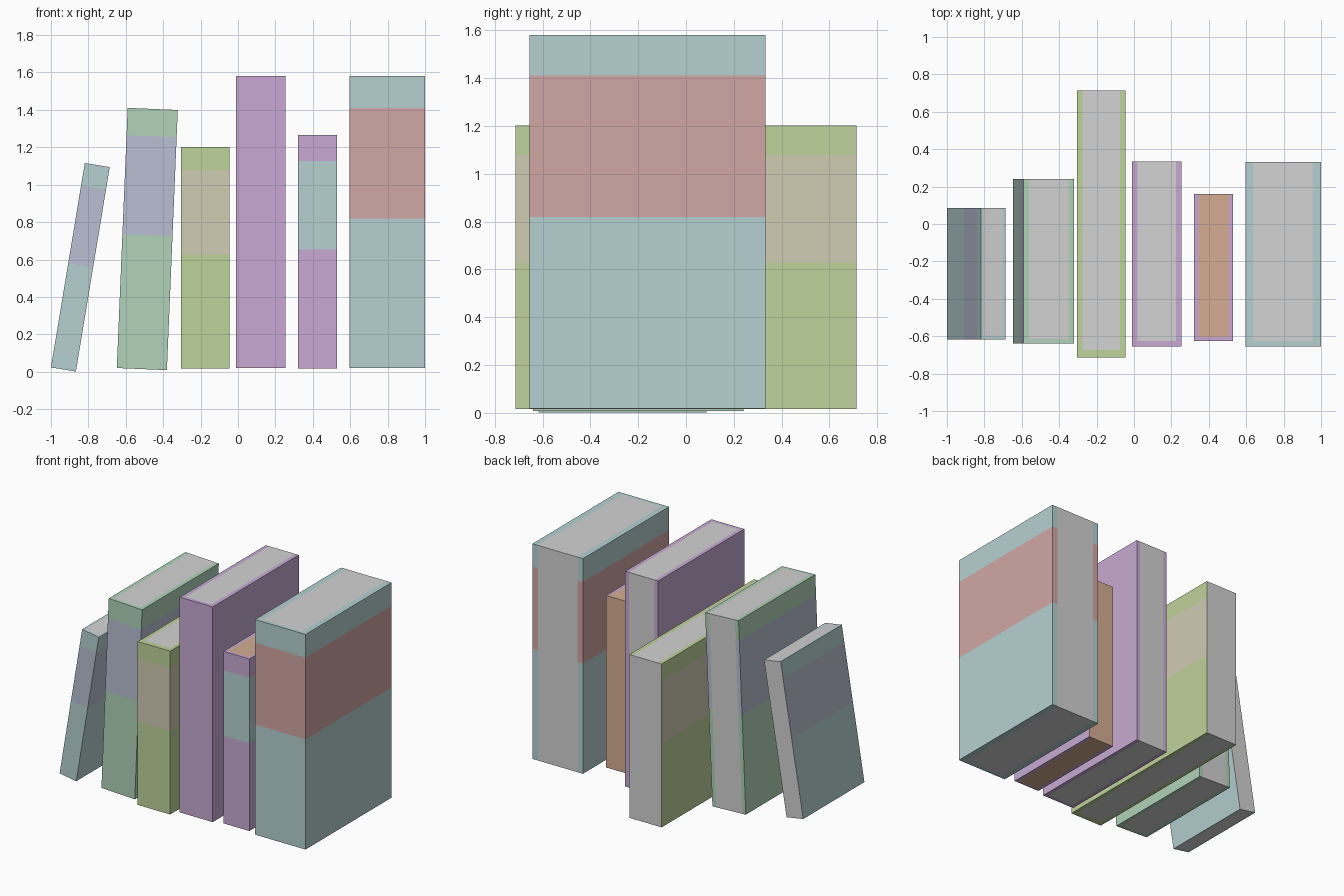
import bpy, bmesh, math
from mathutils import Vector

if "Cube" in bpy.data.objects:
    bpy.data.objects.remove(bpy.data.objects["Cube"])


def lin(v):
    v /= 255
    return v / 12.92 if v <= 0.04045 else ((v + 0.055) / 1.055) ** 2.4


def material(name, rgb):
    m = bpy.data.materials.new(name)
    m.diffuse_color = (*[lin(c) for c in rgb], 1)
    m.use_nodes = True
    m.node_tree.nodes["Principled BSDF"].inputs["Base Color"].default_value = m.diffuse_color
    return m


MATS = {n: material(n, c) for n, c in {
    "pale teal": (182, 209, 209),
    "dusty red": (209, 167, 164),
    "lilac": (200, 170, 211),
    "mint green": (177, 211, 185),
    "lime green": (191, 211, 155),
    "beige": (208, 204, 180),
    "periwinkle": (186, 191, 211),
    "page grey": (211, 211, 211),
    "tan pages": (213, 173, 146),
}.items()}


def book(name, x, z, width, height, y0, y1, tilt, cover, band, pages,
         band_range=(0.515, 0.895), back_edges=True):
    """Box with its origin at the bottom front left corner, cut into colour areas."""
    depth = y1 - y0
    edge, spine = 0.11 * width, 0.028 * depth
    lo, hi = (f * height for f in band_range)
    bm = bmesh.new()
    bmesh.ops.create_cube(bm, size=1)
    for v in bm.verts:
        v.co = (v.co + Vector((0.5, 0.5, 0.5))) * Vector((width, depth, height))

    # cut lines for cover boards, spine and coloured band
    cuts = [((edge, 0, 0), (1, 0, 0)), ((width - edge, 0, 0), (1, 0, 0)),
            ((0, spine, 0), (0, 1, 0))]
    if band:
        cuts += [((0, 0, lo), (0, 0, 1)), ((0, 0, hi), (0, 0, 1))]
    for co, no in cuts:
        bmesh.ops.bisect_plane(bm, geom=bm.verts[:] + bm.edges[:] + bm.faces[:],
                               plane_co=co, plane_no=no)
    bm.normal_update()

    # cover, pages and band by face direction and position
    for f in bm.faces:
        c, n = f.calc_center_median(), f.normal
        inside = edge < c.x < width - edge
        if abs(n.z) > 0.5:
            f.material_index = 1 if inside and c.y > spine else 0
        elif n.y > 0.5 and (inside or not back_edges):
            f.material_index = 1
        elif band and lo < c.z < hi:
            f.material_index = 2

    me = bpy.data.meshes.new(name)
    bm.to_mesh(me)
    bm.free()
    for m in (cover, pages, band or cover):
        me.materials.append(MATS[m])
    ob = bpy.data.objects.new(name, me)
    bpy.context.collection.objects.link(ob)
    ob.location = (x, y0, z)
    ob.rotation_euler.y = math.radians(tilt)


# row of books, left to right
book("small_leaning_book", -1.0, 0.023, 0.135, 1.108, -0.617, 0.085, 9.4,
     "pale teal", "periwinkle", "page grey", (0.51, 0.89), False)
book("tilted_book", -0.648, 0.02, 0.268, 1.392, -0.64, 0.24, 2.4,
     "mint green", "periwinkle", "page grey")
book("deep_book", -0.305, 0.017, 0.26, 1.185, -0.714, 0.714, 0,
     "lime green", "beige", "page grey", back_edges=False)
book("tall_plain_book", -0.01, 0.019, 0.265, 1.561, -0.654, 0.333, 0,
     "lilac", None, "page grey")
book("short_book", 0.321, 0.017, 0.209, 1.248, -0.626, 0.16, 0,
     "lilac", "pale teal", "tan pages", (0.51, 0.89), False)
book("thick_book", 0.595, 0.019, 0.405, 1.561, -0.654, 0.332, 0,
     "pale teal", "dusty red", "page grey", (0.512, 0.892))
